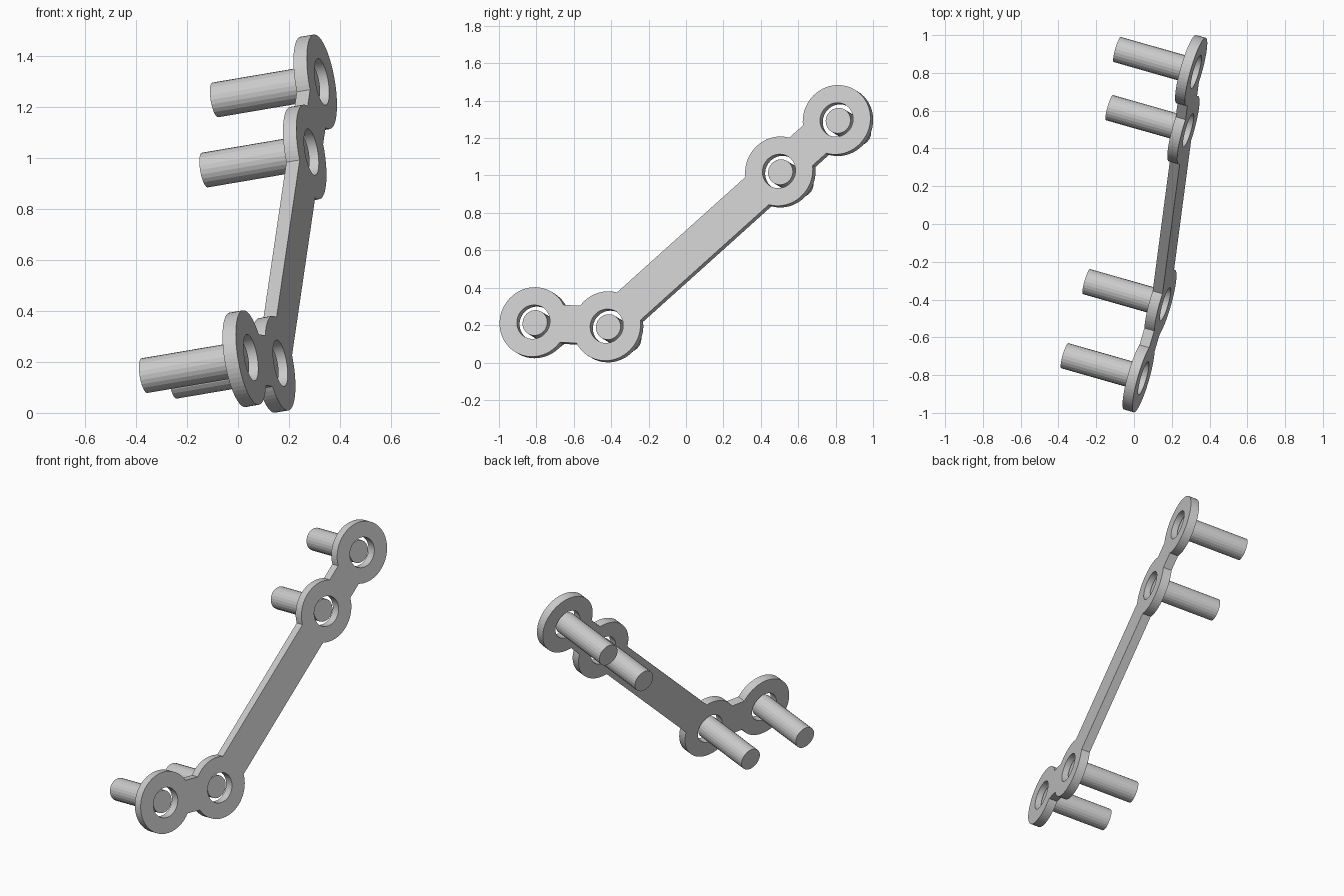
import bpy, math
from mathutils import Matrix, Vector

cube = bpy.data.objects.get("Cube")
if cube:
    bpy.data.objects.remove(cube)

RING_R, HOLE_R, PIN_R = 0.188, 0.092, 0.069
BAR_W, THICK = 0.203, 0.055
PIN_START, PIN_END = 0.03, 0.44
SLOPE_Y, SLOPE_Z, FACE_X = 0.285, 0.17, 0.32

# Tilted frame whose local z is the plate's outward normal
normal = Vector((1, -SLOPE_Y, SLOPE_Z)).normalized()
across = Vector((SLOPE_Y, 1, 0)).normalized()
up = normal.cross(across)
frame = Matrix.Translation((FACE_X, 0, 0)) @ Matrix((across, up, normal)).transposed().to_4x4()

# Ring centres on the front face, from the low end to the high end
centres = []
for y, z in [(-0.816, 0.217), (-0.424, 0.195), (0.497, 1.023), (0.805, 1.298)]:
    p = frame.inverted() @ Vector((FACE_X + SLOPE_Y * y - SLOPE_Z * z, y, z))
    centres.append(p.xy)


def arc(centre, radius, start, end, step=math.radians(6)):
    n = max(2, round((end - start) / step))
    return [centre + radius * Vector((math.cos(a), math.sin(a)))
            for a in (start + (end - start) * i / n for i in range(n + 1))]


def heading(a, b):
    return math.atan2(b.y - a.y, b.x - a.x)


def plate_outline():
    # Walk the chain there and back, joining ring arcs with straight bar edges
    notch = math.asin(BAR_W / 2 / RING_R)
    walk = centres + centres[-2:0:-1]
    points = []
    for i, c in enumerate(walk):
        start = heading(c, walk[i - 1]) + notch
        end = heading(c, walk[(i + 1) % len(walk)]) - notch
        while end <= start:
            end += math.tau
        points += arc(c, RING_R, start, end)
    return points


# Linked plate: one outline with four round holes
curve = bpy.data.curves.new("link_plate", "CURVE")
curve.dimensions = "2D"
curve.fill_mode = "BOTH"
curve.extrude = THICK / 2
loops = [plate_outline()] + [arc(c, HOLE_R, 0, math.tau)[:-1] for c in centres]
for loop in loops:
    spline = curve.splines.new("POLY")
    spline.points.add(len(loop) - 1)
    for point, co in zip(spline.points, loop):
        point.co = (co.x, co.y, 0, 1)
    spline.use_cyclic_u = True
plate = bpy.data.objects.new("link_plate", curve)
plate.matrix_world = frame @ Matrix.Translation((0, 0, -THICK / 2))
bpy.context.collection.objects.link(plate)
bpy.ops.object.select_all(action="DESELECT")
plate.select_set(True)
bpy.context.view_layer.objects.active = plate
bpy.ops.object.convert(target="MESH")
for face in plate.data.polygons:
    face.use_smooth = False

# Pins running back from inside each hole
for i, c in enumerate(centres, 1):
    bpy.ops.mesh.primitive_cylinder_add(vertices=24, radius=PIN_R, depth=PIN_END - PIN_START)
    pin = bpy.context.object
    pin.name = f"pin_{i}"
    pin.matrix_world = frame @ Matrix.Translation((c.x, c.y, -(PIN_START + PIN_END) / 2))
